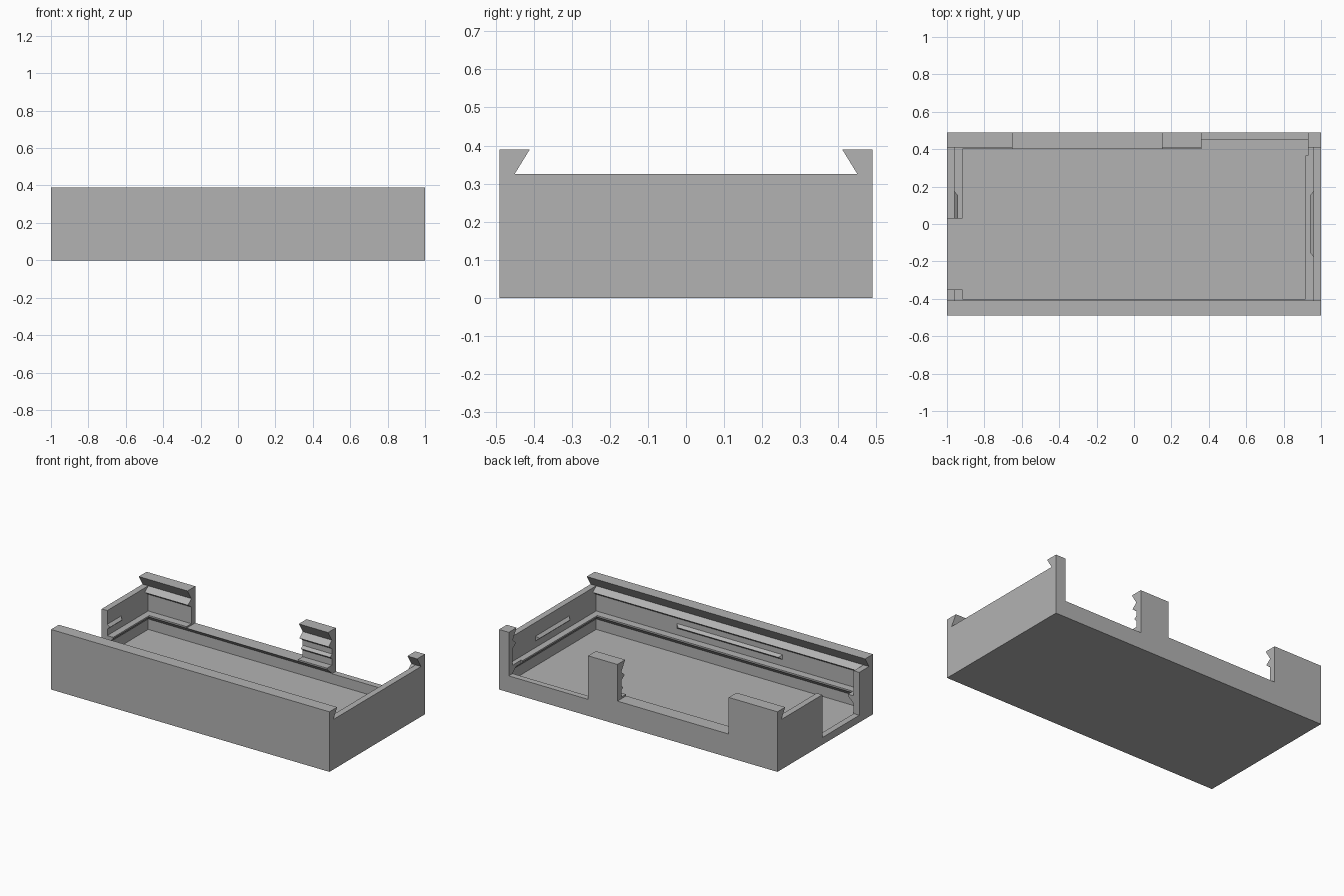
import bpy
import bmesh
from mathutils import Matrix, Vector

if "Cube" in bpy.data.objects:
    bpy.data.objects.remove(bpy.data.objects["Cube"])

LENGTH, DEPTH, WALL = 1.0, 0.49, 0.04
IN_X, IN_Y = LENGTH - WALL, DEPTH - WALL
RIM, TOP, FLOOR = 0.325, 0.39, 0.042

grey = bpy.data.materials.new("plain_grey")
grey.use_nodes = True
colour = (0.45, 0.45, 0.45, 1)
grey.diffuse_color = colour
grey.node_tree.nodes["Principled BSDF"].inputs["Base Color"].default_value = colour


def finish(name, bm):
    bmesh.ops.recalc_face_normals(bm, faces=bm.faces)
    mesh = bpy.data.meshes.new(name)
    bm.to_mesh(mesh)
    bm.free()
    mesh.materials.append(grey)
    ob = bpy.data.objects.new(name, mesh)
    bpy.context.collection.objects.link(ob)
    return ob


def box(name, low, high):
    bm = bmesh.new()
    low, high = Vector(low), Vector(high)
    bmesh.ops.create_cube(bm, size=1)
    for v in bm.verts:
        v.co = (low + high) / 2 + v.co * (high - low)
    return finish(name, bm)


def wall(name, profile, half, along_x, side):
    """Extrude a (distance outward, height) profile along one edge of the tray."""
    bm = bmesh.new()
    if along_x:
        points = [(-half, side * d, z) for d, z in profile]
        sweep = Vector((2 * half, 0, 0))
    else:
        points = [(side * d, -half, z) for d, z in profile]
        sweep = Vector((0, 2 * half, 0))
    face = bm.faces.new([bm.verts.new(p) for p in points])
    out = bmesh.ops.extrude_face_region(bm, geom=[face], use_keep_orig=True)
    moved = [g for g in out["geom"] if isinstance(g, bmesh.types.BMVert)]
    bmesh.ops.translate(bm, verts=moved, vec=sweep)
    return finish(name, bm)


def catch(name, half, surface, turn):
    """Tapered snap ridge, built on the -y side and turned into place."""
    bm = bmesh.new()
    z, rise, out = 0.22, 0.02, 0.018
    base = [bm.verts.new((x, -surface - 0.005, z + h))
            for x, h in ((-half, -rise), (half, -rise), (half, rise), (-half, rise))]
    a, b = [bm.verts.new((s * (half - 0.025), -surface + out, z)) for s in (-1, 1)]
    for f in ((base[0], base[1], b, a), (base[3], a, b, base[2]),
              (base[0], a, base[3]), (base[1], base[2], b), base):
        bm.faces.new(f)
    bmesh.ops.transform(bm, matrix=Matrix.Rotation(turn, 4, "Z"), verts=bm.verts)
    return finish(name, bm)


def cut(ob, cutters):
    for c in cutters:
        mod = ob.modifiers.new("opening", "BOOLEAN")
        mod.operation = "DIFFERENCE"
        mod.solver = "EXACT"
        mod.object = c
    bpy.context.view_layer.update()
    graph = bpy.context.evaluated_depsgraph_get()
    mesh = bpy.data.meshes.new_from_object(ob.evaluated_get(graph))
    ob.modifiers.clear()
    ob.data = mesh


# Wall sections: undercut board shelf, small lip and dovetail lid channel
def shelf(inner, reach):
    return [(inner, 0), (inner, 0.11), (inner - reach, 0.152),
            (inner - reach, 0.162), (inner, 0.162)]


long_profile = shelf(IN_Y, 0.05) + [
    (IN_Y, 0.27), (IN_Y - 0.035, 0.295), (IN_Y, RIM),
    (IN_Y - 0.04, TOP), (DEPTH, TOP), (DEPTH, 0)]
end_profile = shelf(IN_X, 0.042) + [(IN_X, RIM), (LENGTH, RIM), (LENGTH, 0)]

# Tray
box("floor", (-IN_X, -IN_Y, 0), (IN_X, IN_Y, FLOOR))
front_wall = wall("front_wall", long_profile, LENGTH, True, -1)
back_wall = wall("back_wall", long_profile, LENGTH, True, 1)
left_wall = wall("left_wall", end_profile, IN_Y, False, 1)
right_wall = wall("right_wall", end_profile, IN_Y, False, -1)

# Snap ridges on the inner walls
quarter = 1.570796
front_catch = catch("front_catch", 0.385, IN_Y, 0)
back_catch = catch("back_catch", 0.385, IN_Y, 2 * quarter)
left_catch = catch("left_catch", 0.18, IN_X, quarter)
right_catch = catch("right_catch", 0.18, IN_X, -quarter)

# Connector openings
wide = box("wide_cutter", (-0.65, 0.365, 0.152), (0.15, 0.6, 0.5))
side = box("side_cutter", (0.36, 0.365, 0.107), (0.93, 0.6, 0.5))
end = box("end_cutter", (-1.1, -0.35, 0.047), (-0.9, 0.03, 0.5))
cut(back_wall, [wide, side])
cut(back_catch, [wide, side])
cut(left_wall, [side])
cut(right_wall, [end])
cut(right_catch, [end])
for c in (wide, side, end):
    bpy.data.objects.remove(c)
